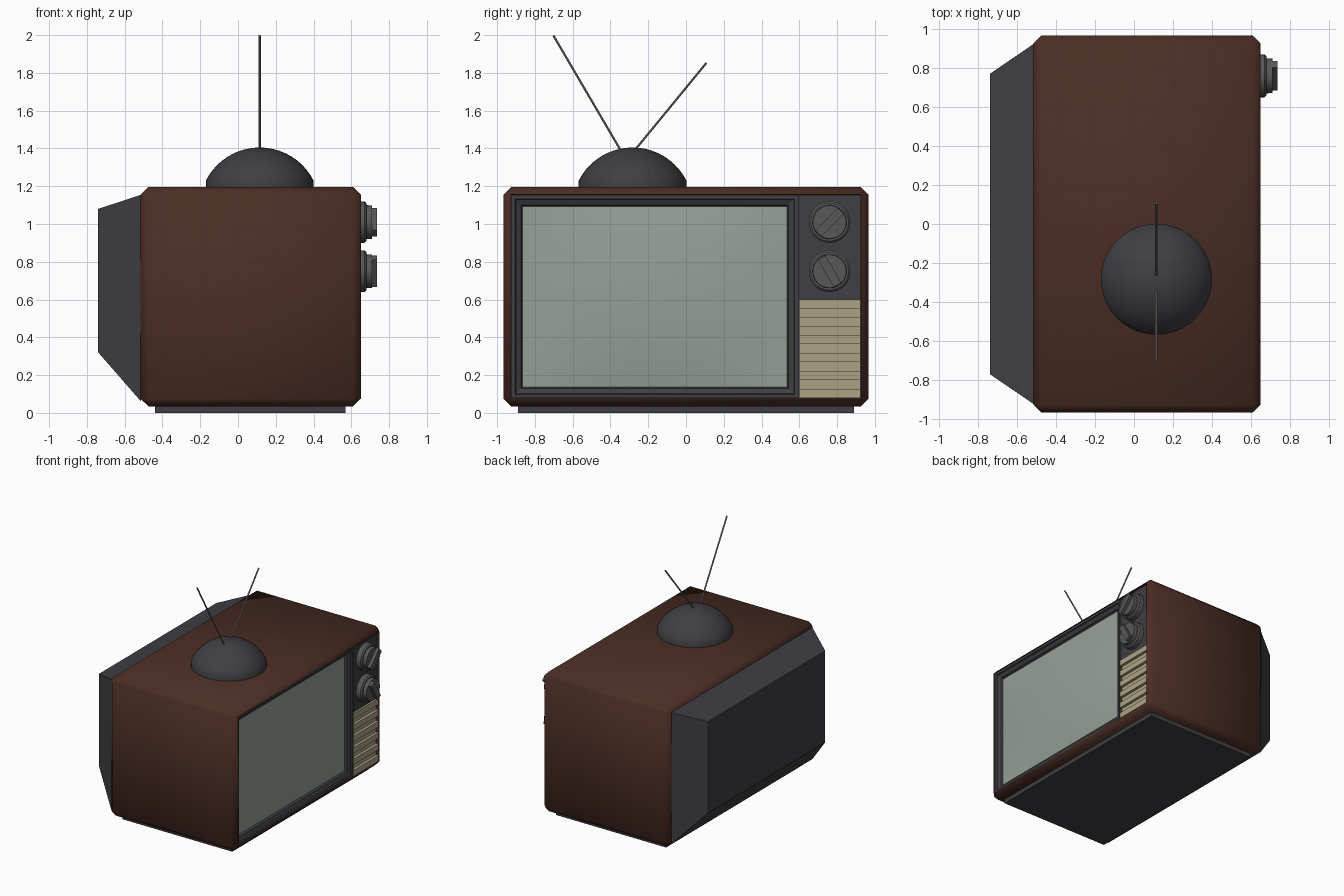
import bpy, bmesh, math
from mathutils import Vector

if "Cube" in bpy.data.objects:
    bpy.data.objects.remove(bpy.data.objects["Cube"])


def material(name, rgb):
    m = bpy.data.materials.new(name)
    m.diffuse_color = (*rgb, 1)
    m.use_nodes = True
    m.node_tree.nodes["Principled BSDF"].inputs["Base Color"].default_value = m.diffuse_color
    return m


WOOD = material("brown wood", (0.072, 0.027, 0.018))
DARK = material("charcoal plastic", (0.050, 0.049, 0.057))
GLASS = material("grey green glass", (0.305, 0.350, 0.312))
BEIGE = material("beige grille", (0.413, 0.366, 0.235))
GREY = material("knob grey", (0.098, 0.098, 0.098))
METAL = material("antenna metal", (0.26, 0.26, 0.26))


def finish(name, bm, mats, smooth=None):
    me = bpy.data.meshes.new(name)
    bm.to_mesh(me)
    bm.free()
    ob = bpy.data.objects.new(name, me)
    bpy.context.collection.objects.link(ob)
    for m in mats:
        me.materials.append(m)
    if smooth:
        bpy.ops.object.select_all(action='DESELECT')
        ob.select_set(True)
        bpy.context.view_layer.objects.active = ob
        bpy.ops.object.shade_smooth_by_angle(angle=math.radians(smooth))
    return ob


def loft(name, loops, mat, caps=True):
    """Rectangular loops (x, y0, y1, z0, z1) joined along x."""
    bm = bmesh.new()
    rings = [[bm.verts.new((x, y, z)) for y, z in ((y0, z0), (y1, z0), (y1, z1), (y0, z1))]
             for x, y0, y1, z0, z1 in loops]
    for a, b in zip(rings, rings[1:]):
        for i in range(4):
            j = (i + 1) % 4
            bm.faces.new((a[i], a[j], b[j], b[i]))
    if caps:
        bm.faces.new(rings[0][::-1])
        bm.faces.new(rings[-1])
    return finish(name, bm, [mat])


def box(name, x, y, z, mat):
    return loft(name, [(x[0], *y, *z), (x[1], *y, *z)], mat)


def revolve(name, profile, loc, direction, mat, sides=32, smooth=35):
    """Profile of (radius, height) spun about an axis."""
    bm = bmesh.new()
    vs = [bm.verts.new((r, 0, h)) for r, h in profile]
    es = [bm.edges.new(p) for p in zip(vs, vs[1:])]
    bmesh.ops.spin(bm, geom=vs + es, cent=(0, 0, 0), axis=(0, 0, 1),
                   angle=2 * math.pi, steps=sides, use_merge=False)
    bmesh.ops.remove_doubles(bm, verts=bm.verts, dist=1e-5)
    bmesh.ops.recalc_face_normals(bm, faces=bm.faces)
    ob = finish(name, bm, [mat], smooth)
    ob.location = loc
    ob.rotation_mode = 'QUATERNION'
    ob.rotation_quaternion = Vector(direction).to_track_quat('Z', 'Y')
    return ob


# Wooden cabinet: chamfered box with a recessed face
bm = bmesh.new()
bmesh.ops.create_cube(bm, size=1)
for v in bm.verts:
    v.co = (0.0675 + v.co.x * 1.165, v.co.y * 1.934, 0.615 + v.co.z * 1.16)
bmesh.ops.bevel(bm, geom=bm.edges[:], offset=0.04, segments=1, affect='EDGES')
face = max(bm.faces, key=lambda f: f.calc_center_median().x)
bmesh.ops.inset_region(bm, faces=[face], thickness=0.001, depth=-0.06)
face.material_index = 1
finish("cabinet", bm, [WOOD, DARK], 50)

# Tapered back cover and plinth
loft("back_cover", [(-0.74, -0.77, 0.77, 0.32, 1.08), (-0.513, -0.925, 0.925, 0.06, 1.155)], DARK)
box("plinth", (-0.44, 0.57), (-0.89, 0.89), (0, 0.04), DARK)

# Screen surround, stepping in to the glass
loft("screen_frame", [(x, -0.925 + d, 0.595 - d, 0.078 + d, 1.153 - d)
                      for d, x in ((0, 0.592), (0, 0.645), (0.02, 0.645), (0.024, 0.635),
                                   (0.052, 0.622), (0.062, 0.60))], DARK, caps=False)

# Bulging glass
bm = bmesh.new()
bmesh.ops.create_grid(bm, x_segments=20, y_segments=16, size=1)
for v in bm.verts:
    u, w = v.co.x, v.co.y
    v.co = (0.605 + 0.035 * (1 - u * u) * (1 - w * w),
            -0.165 + 0.703 * u, 0.6155 + 0.478 * w)
finish("screen_glass", bm, [GLASS], 60)

# Control panel and speaker grille
box("control_panel", (0.592, 0.63), (0.595, 0.924), (0.60, 1.153), DARK)
box("grille_back", (0.592, 0.622), (0.597, 0.924), (0.078, 0.60), BEIGE)
for i in range(6):
    z = 0.08 + i * 0.0945
    box(f"grille_slat_{i + 1}", (0.62, 0.645), (0.597, 0.924), (z, z + 0.0475), BEIGE)

# Two stepped knobs, each with a grip bar
for i, (z, turn) in enumerate(((1.01, 45), (0.75, -60)), 1):
    revolve(f"knob_{i}", [(0, 0), (0.11, 0), (0.11, 0.045), (0.10, 0.055), (0.09, 0.055),
                          (0.088, 0.085), (0, 0.085)], (0.625, 0.76, z), (1, 0, 0), GREY)
    bar = box(f"knob_grip_{i}", (0, 0.03), (-0.083, 0.083), (-0.023, 0.023), GREY)
    bar.location = (0.707, 0.76, z)
    bar.rotation_euler.x = math.radians(turn)

# Antenna dome
R, cz, a0 = 0.3196, 1.0854, math.asin(0.285 / 0.3196)
dome = [(0, 1.185), (0.285, 1.185)] + [
    (R * math.sin(a0 * (1 - k / 10)), cz + R * math.cos(a0 * (1 - k / 10))) for k in range(11)]
revolve("antenna_dome", dome, (0.115, -0.283, 0), (0, 0, 1), DARK, 40, 50)

# Antenna rods
for side, foot, tip in (("left", (-0.34, 1.38), (-0.702, 1.998)), ("right", (-0.28, 1.38), (0.108, 1.853))):
    a, b = Vector((0.115, *foot)), Vector((0.115, *tip))
    n = (b - a).length
    revolve(f"antenna_rod_{side}", [(0, 0), (0.006, 0), (0.006, n), (0, n)], a, b - a, METAL, 10)
